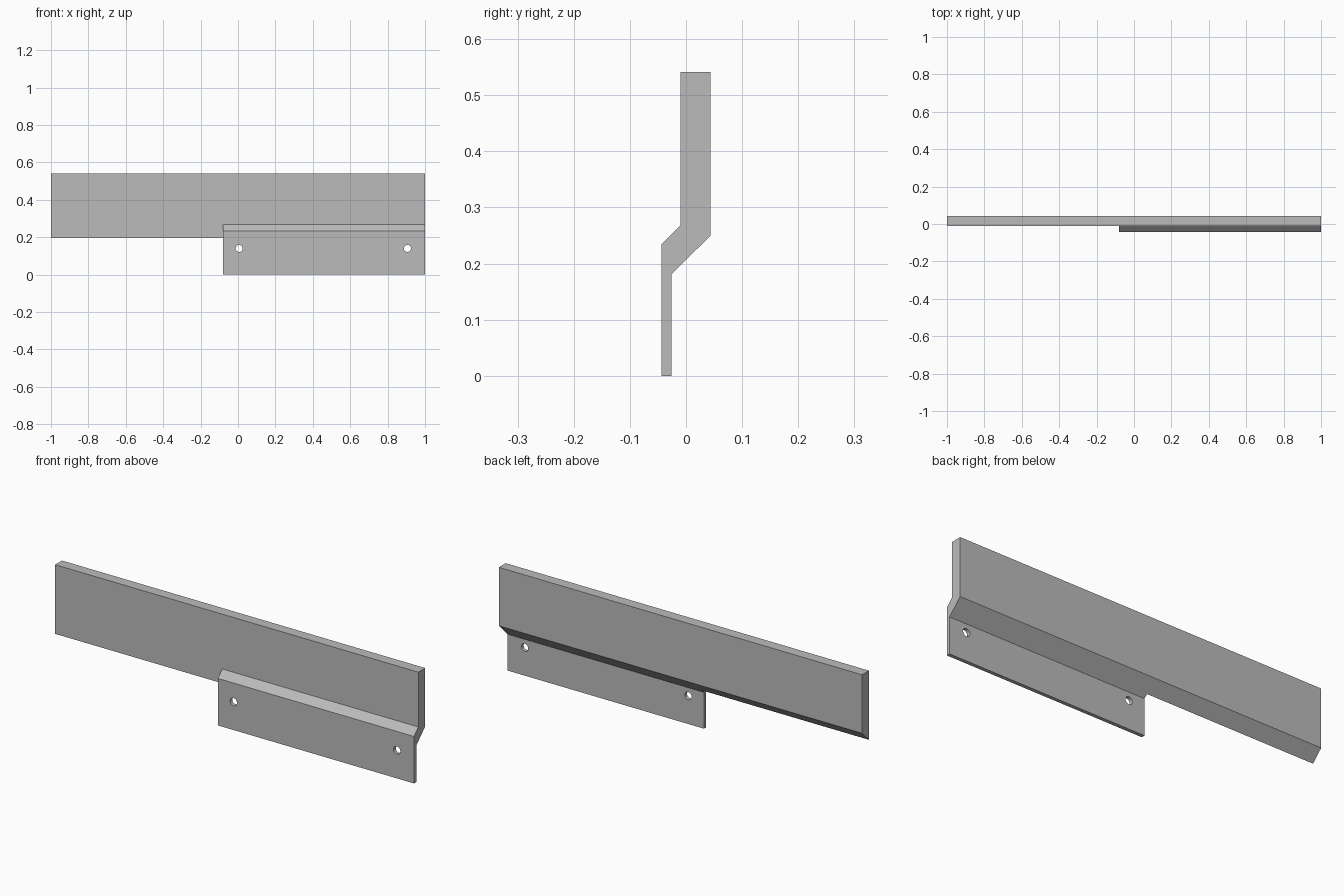
import bpy
import bmesh
from math import pi
from mathutils import Matrix

cube = bpy.data.objects.get("Cube")
if cube:
    bpy.data.objects.remove(cube, do_unlink=True)

steel = bpy.data.materials.new("grey steel")
steel.use_nodes = True
colour = (0.5, 0.5, 0.5, 1)
steel.diffuse_color = colour
steel.node_tree.nodes["Principled BSDF"].inputs["Base Color"].default_value = colour


def finish(name, bm):
    bmesh.ops.recalc_face_normals(bm, faces=bm.faces)
    mesh = bpy.data.meshes.new(name)
    bm.to_mesh(mesh)
    bm.free()
    mesh.materials.append(steel)
    obj = bpy.data.objects.new(name, mesh)
    bpy.context.collection.objects.link(obj)
    return obj


def cut(target, cutter):
    cutter.hide_render = True
    mod = target.modifiers.new("cut", "BOOLEAN")
    mod.operation = "DIFFERENCE"
    mod.solver = "EXACT"
    mod.object = cutter
    bpy.context.view_layer.objects.active = target
    bpy.ops.object.modifier_apply(modifier=mod.name)
    bpy.data.objects.remove(cutter, do_unlink=True)


# Thick blade stepping down to a thin mounting flange, as one (y, z) profile
FRONT = -0.01
profile = [(-0.044, 0), (-0.026, 0), (-0.026, 0.181), (0.044, 0.25),
           (0.044, 0.541), (FRONT, 0.541), (FRONT, 0.268), (-0.044, 0.234)]
bm = bmesh.new()
face = bm.faces.new([bm.verts.new((-1, y, z)) for y, z in profile])
side = bmesh.ops.extrude_face_region(bm, geom=[face])
bmesh.ops.translate(bm, vec=(2, 0, 0),
                    verts=[g for g in side["geom"] if isinstance(g, bmesh.types.BMVert)])
blade = finish("blade_with_flange", bm)

# Flange only runs along the left half, so remove the rest of it
FLANGE_END = -0.08
bm = bmesh.new()
bmesh.ops.create_cube(bm, size=2, matrix=Matrix.Translation((FLANGE_END - 1, FRONT - 1, 0)))
cut(blade, finish("flange_cutter", bm))

# Bolt holes
for x in (0.006, 0.906):
    bm = bmesh.new()
    bmesh.ops.create_cone(bm, cap_ends=True, segments=32, radius1=0.019, radius2=0.019, depth=0.3,
                          matrix=Matrix.Translation((x, 0, 0.14)) @ Matrix.Rotation(pi / 2, 4, "X"))
    cut(blade, finish("hole_cutter", bm))

# Smooth hole walls, crisp edges everywhere else
bpy.ops.object.select_all(action="DESELECT")
blade.select_set(True)
bpy.context.view_layer.objects.active = blade
bpy.ops.object.shade_smooth_by_angle()
